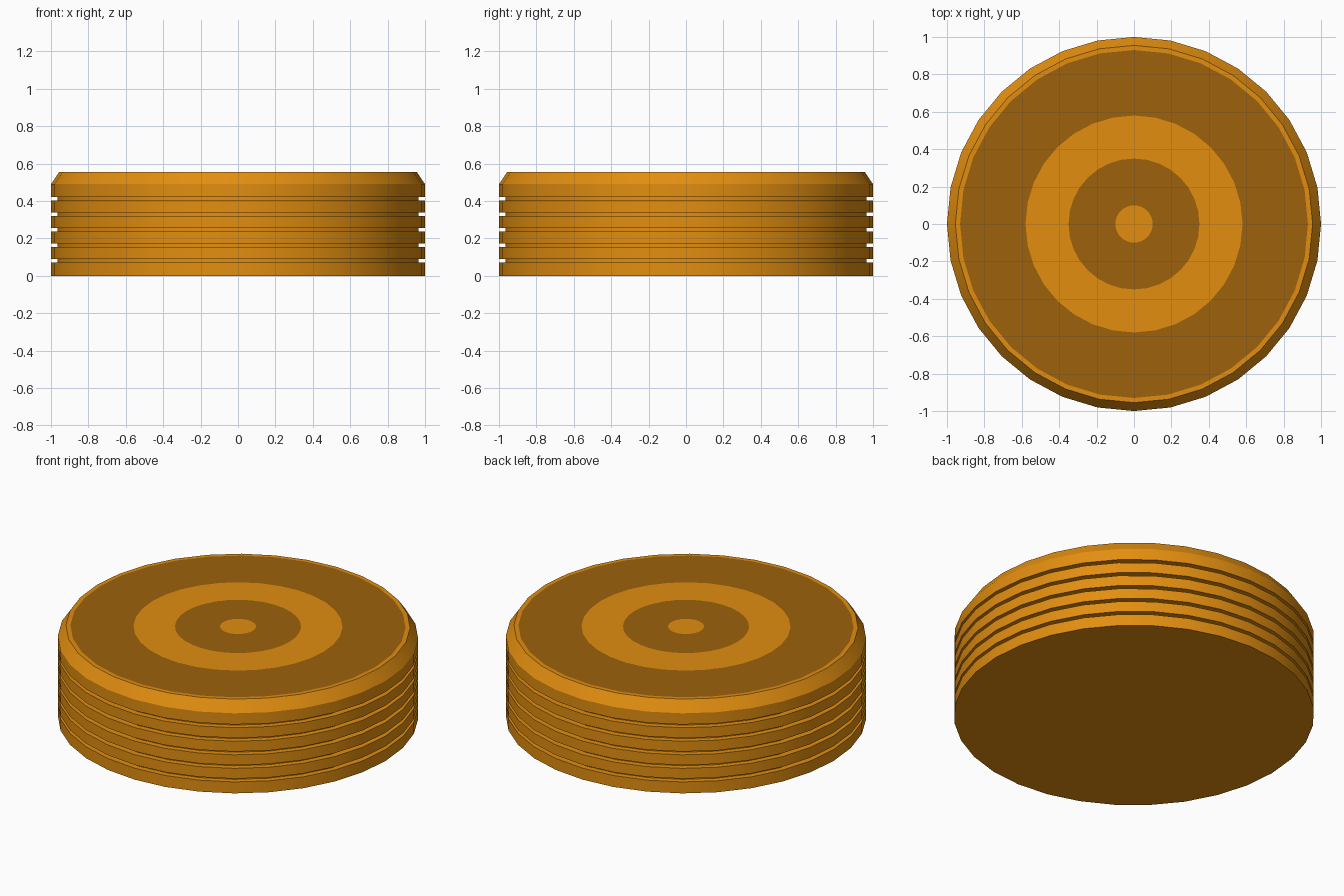
import bpy, bmesh, math

if "Cube" in bpy.data.objects:
    bpy.data.objects.remove(bpy.data.objects["Cube"])

SIDES = 32


def material(name, rgb):
    m = bpy.data.materials.new(name)
    m.diffuse_color = (*rgb, 1)
    m.use_nodes = True
    m.node_tree.nodes["Principled BSDF"].inputs["Base Color"].default_value = m.diffuse_color
    return m


amber = material("amber", (0.76, 0.27, 0.005))
brown = material("brown", (0.34, 0.122, 0.0035))

# Side profile (radius, height): base, five grooves, chamfer
profile = [(1.0, 0.0)]
for i in range(5):
    z = 0.07 + i * 0.083
    profile += [(1.0, z), (0.966, z), (0.966, z + 0.02), (1.0, z + 0.02)]
profile += [(1.0, 0.49), (0.955, 0.556)]

# Flat rings across the top face, alternating colours
profile += [(r, 0.556) for r in (0.93, 0.58, 0.35, 0.10)]

bm = bmesh.new()
rings = [[bm.verts.new((r * math.cos(2 * math.pi * k / SIDES),
                        r * math.sin(2 * math.pi * k / SIDES), z))
          for k in range(SIDES)] for r, z in profile]
for a, b in zip(rings, rings[1:]):
    for k in range(SIDES):
        n = (k + 1) % SIDES
        bm.faces.new((a[k], a[n], b[n], b[k]))
bm.faces.new(rings[0][::-1])
bm.faces.new(rings[-1])

# Dark bands painted on the top
for f in bm.faces:
    c = f.calc_center_median()
    r = math.hypot(c.x, c.y)
    if c.z > 0.55 and (0.6 < r < 0.92 or 0.15 < r < 0.345):
        f.material_index = 1

mesh = bpy.data.meshes.new("game_disc")
bm.to_mesh(mesh)
bm.free()
mesh.materials.append(amber)
mesh.materials.append(brown)
disc = bpy.data.objects.new("game_disc", mesh)
bpy.context.collection.objects.link(disc)
bpy.context.view_layer.objects.active = disc
disc.select_set(True)
bpy.ops.object.shade_smooth_by_angle(angle=math.radians(30))
